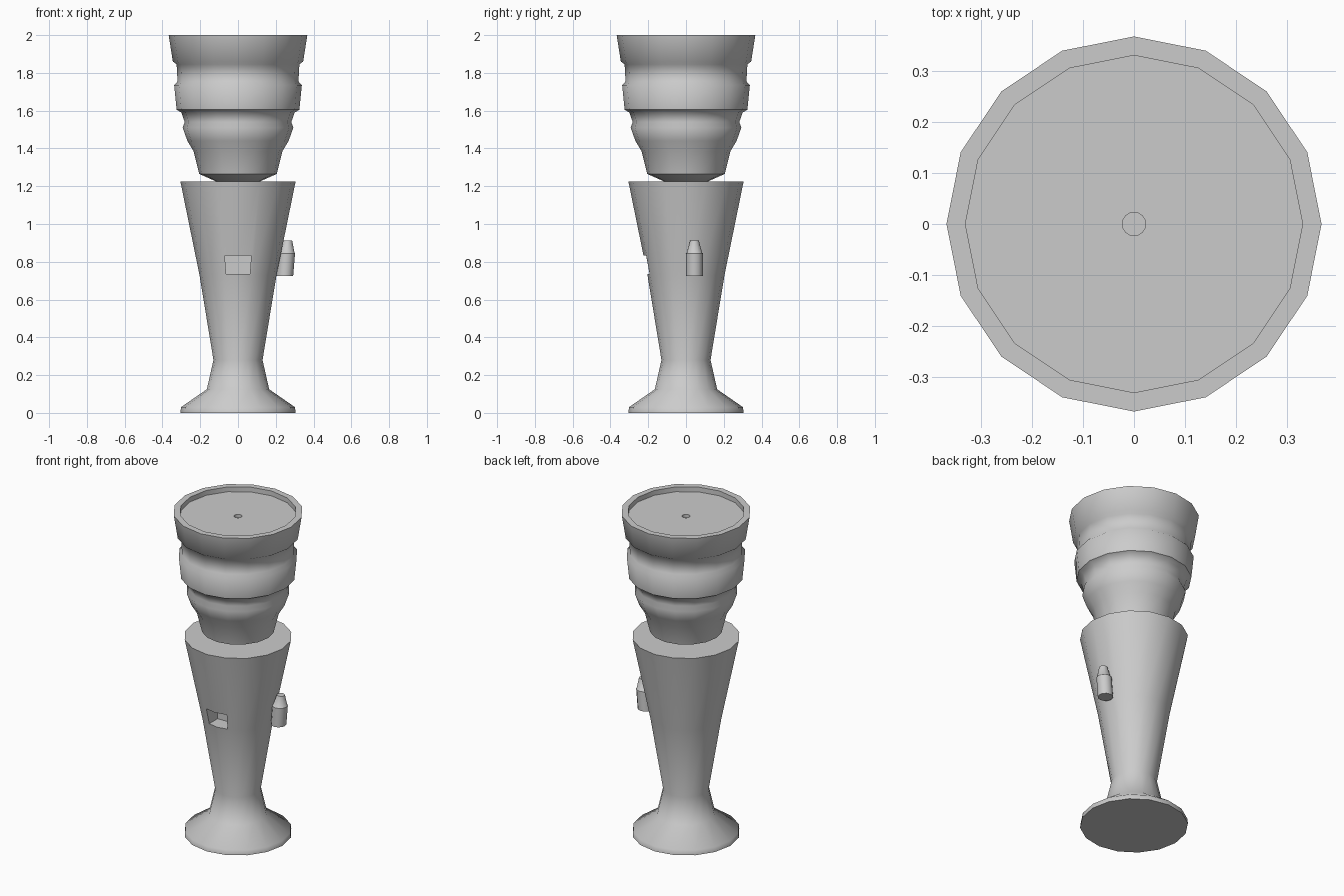
import bpy, bmesh, math

if "Cube" in bpy.data.objects:
    bpy.data.objects.remove(bpy.data.objects["Cube"])

SIDES = 16


def make_object(name, bm):
    bmesh.ops.recalc_face_normals(bm, faces=bm.faces)
    mesh = bpy.data.meshes.new(name)
    bm.to_mesh(mesh)
    bm.free()
    ob = bpy.data.objects.new(name, mesh)
    bpy.context.collection.objects.link(ob)
    return ob


def stack(name, rings, sides=SIDES):
    """Join circular rings (radius, z, centre x, centre y) and cap both ends."""
    bm = bmesh.new()
    loops = []
    for r, z, cx, cy in rings:
        loops.append([bm.verts.new((cx + r * math.cos(2 * math.pi * i / sides),
                                    cy + r * math.sin(2 * math.pi * i / sides), z))
                      for i in range(sides)])
    for a, b in zip(loops, loops[1:]):
        for i in range(sides):
            j = (i + 1) % sides
            bm.faces.new((a[i], a[j], b[j], b[i]))
    bm.faces.new(loops[0][::-1])
    bm.faces.new(loops[-1])
    return make_object(name, bm)


def activate(ob):
    bpy.ops.object.select_all(action='DESELECT')
    ob.select_set(True)
    bpy.context.view_layer.objects.active = ob


def smooth(ob, degrees):
    activate(ob)
    bpy.ops.object.shade_smooth_by_angle(angle=math.radians(degrees))


# Tapered handle with flared foot
handle_profile = [(0.305, 0), (0.302, 0.03), (0.165, 0.125), (0.13, 0.28),
                  (0.204, 0.73), (0.305, 1.225)]
handle = stack("handle", [(r, z, 0, 0) for r, z in handle_profile])

# Square recess in the front of the handle
bm = bmesh.new()
bmesh.ops.create_cube(bm, size=1)
for v in bm.verts:
    half = 0.07 if v.co.z > 0 else 0.063
    v.co = (math.copysign(half, v.co.x),
            -0.4 if v.co.y < 0 else -0.11,
            0.833 if v.co.z > 0 else 0.735)
cutter = make_object("recess_cutter", bm)
cutter.hide_render = True
mod = handle.modifiers.new("recess", 'BOOLEAN')
mod.operation = 'DIFFERENCE'
mod.solver = 'EXACT'
mod.object = cutter
activate(handle)
bpy.ops.object.modifier_apply(modifier=mod.name)
bpy.data.objects.remove(cutter)
smooth(handle, 50)

# Stepped head, with a sunken top plate and a small centre hole
head_profile = [(0.115, 1.225), (0.205, 1.265), (0.235, 1.385), (0.268, 1.44),
                (0.293, 1.51), (0.282, 1.54), (0.300, 1.59), (0.325, 1.605),
                (0.338, 1.735), (0.320, 1.755), (0.325, 1.845), (0.345, 1.86),
                (0.367, 2.0), (0.33, 2.0), (0.33, 1.97), (0.023, 1.97),
                (0.023, 1.95)]
head = stack("head", [(r, z, 0, 0) for r, z in head_profile])
smooth(head, 50)

# Side knob that leans with the handle wall
knob = stack("side_knob", [(0.044, 0.725, 0.248, 0.045), (0.044, 0.845, 0.258, 0.045),
                           (0.040, 0.848, 0.259, 0.045), (0.023, 0.912, 0.264, 0.045)], 12)
smooth(knob, 40)
